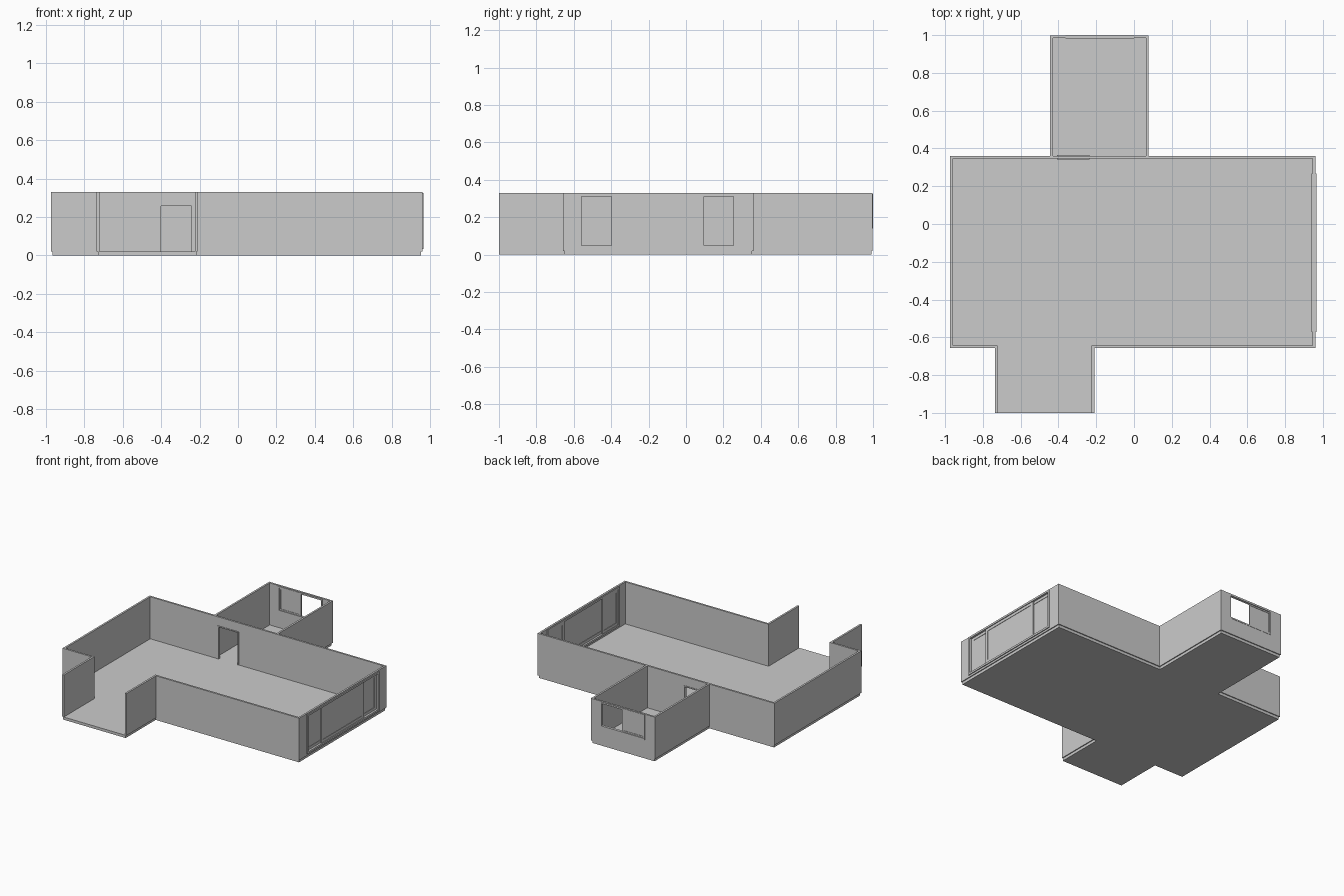
import bpy, bmesh
from mathutils import Vector

if "Cube" in bpy.data.objects:
    bpy.data.objects.remove(bpy.data.objects["Cube"])

FLOOR_Z, TOP_Z, HALF = 0.02, 0.33, 0.007   # floor top, wall top, half wall thickness


def to_object(name, bm):
    bmesh.ops.recalc_face_normals(bm, faces=bm.faces)
    mesh = bpy.data.meshes.new(name)
    bm.to_mesh(mesh)
    bm.free()
    obj = bpy.data.objects.new(name, mesh)
    bpy.context.collection.objects.link(obj)
    return obj


def extrude_up(bm, height):
    geo = bmesh.ops.extrude_face_region(bm, geom=bm.faces[:])["geom"]
    verts = [g for g in geo if isinstance(g, bmesh.types.BMVert)]
    bmesh.ops.translate(bm, verts=verts, vec=(0, 0, height))


def add_box(bm, lo, hi):
    verts = bmesh.ops.create_cube(bm, size=1)["verts"]
    for v in verts:
        v.co = Vector([(a + b) / 2 + c * (b - a) for a, b, c in zip(lo, hi, v.co)])


def box(name, lo, hi):
    bm = bmesh.new()
    add_box(bm, lo, hi)
    return to_object(name, bm)


def wall_run(name, path):
    """Thin wall with square mitred corners along an axis-aligned centre line."""
    pts = [Vector(p) for p in path]
    normals = []
    for a, b in zip(pts, pts[1:]):
        d = (b - a).normalized()
        normals.append(Vector((-d.y, d.x)))
    offsets = [normals[0]] + [m + n for m, n in zip(normals, normals[1:])] + [normals[-1]]
    bm = bmesh.new()
    rows = [[bm.verts.new((*(p + s * HALF * o), FLOOR_Z)) for s in (1, -1)]
            for p, o in zip(pts, offsets)]
    for (a, b), (c, d) in zip(rows, rows[1:]):
        bm.faces.new((a, b, d, c))
    extrude_up(bm, TOP_Z - FLOOR_Z)
    return to_object(name, bm)


def cut(obj, lo, hi):
    cutter = box("opening_cutter", lo, hi)
    cutter.hide_render = True
    mod = obj.modifiers.new("opening", "BOOLEAN")
    mod.operation, mod.solver, mod.object = "DIFFERENCE", "EXACT", cutter
    bpy.context.view_layer.objects.active = obj
    bpy.ops.object.modifier_apply(modifier=mod.name)
    bpy.data.objects.remove(cutter)


def frame(name, axis, u0, u1, z0, z1, d0, d1, w, sill=True):
    """Rectangular frame; axis is the wall's running direction, d0..d1 its depth."""
    bm = bmesh.new()
    bars = [(u0, u0 + w, z0, z1), (u1 - w, u1, z0, z1), (u0 + w, u1 - w, z1 - w, z1)]
    if sill:
        bars.append((u0 + w, u1 - w, z0, z0 + w))
    for a, b, c, d in bars:
        if axis == "x":
            add_box(bm, (a, d0, c), (b, d1, d))
        else:
            add_box(bm, (d0, a, c), (d1, b, d))
    return to_object(name, bm)


# floor slab
bm = bmesh.new()
outline = [(-0.729, -1), (-0.217, -1), (-0.217, -0.65), (0.953, -0.65), (0.953, 0.353),
           (0.071, 0.353), (0.071, 0.991), (-0.437, 0.991), (-0.437, 0.353),
           (-0.966, 0.353), (-0.966, -0.65), (-0.729, -0.65)]
bm.faces.new([bm.verts.new((x, y, 0)) for x, y in outline])
extrude_up(bm, FLOOR_Z)
to_object("floor", bm)

# walls: main room with open front alcove, then the small back room
main_walls = wall_run("main_walls", [
    (-0.217, -1), (-0.217, -0.65), (0.953, -0.65), (0.953, 0.353),
    (-0.966, 0.353), (-0.966, -0.65), (-0.729, -0.65), (-0.729, -1)])
back_walls = wall_run("back_room_walls", [
    (0.071, 0.36), (0.071, 0.991), (-0.437, 0.991), (-0.437, 0.36)])

# openings
cut(main_walls, (0.9, -0.565, 0.04), (1.0, 0.262, 0.322))
cut(main_walls, (-0.405, 0.3, 0.0), (-0.238, 0.4, 0.262))
cut(back_walls, (-0.358, 0.95, 0.146), (-0.004, 1.05, 0.32))

# door frame
frame("door_frame", "x", -0.408, -0.235, FLOOR_Z, 0.265, 0.342, 0.364, 0.008, sill=False)

# wide side window: outer frame and three sashes with panes
frame("side_window_frame", "y", -0.572, 0.267, 0.034, 0.325, 0.940, 0.967, 0.014)
for side, y0, y1, x in (("front", -0.558, -0.374, 0.948),
                        ("middle", -0.399, 0.096, 0.957),
                        ("rear", 0.071, 0.253, 0.948)):
    frame("side_sash_" + side, "y", y0, y1, 0.048, 0.311, x - 0.004, x + 0.004, 0.02)
    box("side_pane_" + side, (x - 0.001, y0 + 0.02, 0.068), (x + 0.001, y1 - 0.02, 0.291))

# back window: one sash slid aside, other half open
frame("back_window_frame", "x", -0.363, 0.0, 0.14, 0.325, 0.981, 1.0, 0.01)
frame("back_sash", "x", -0.353, -0.175, 0.15, 0.315, 0.986, 0.994, 0.01)
box("back_pane", (-0.343, 0.989, 0.16), (-0.185, 0.991, 0.305))
